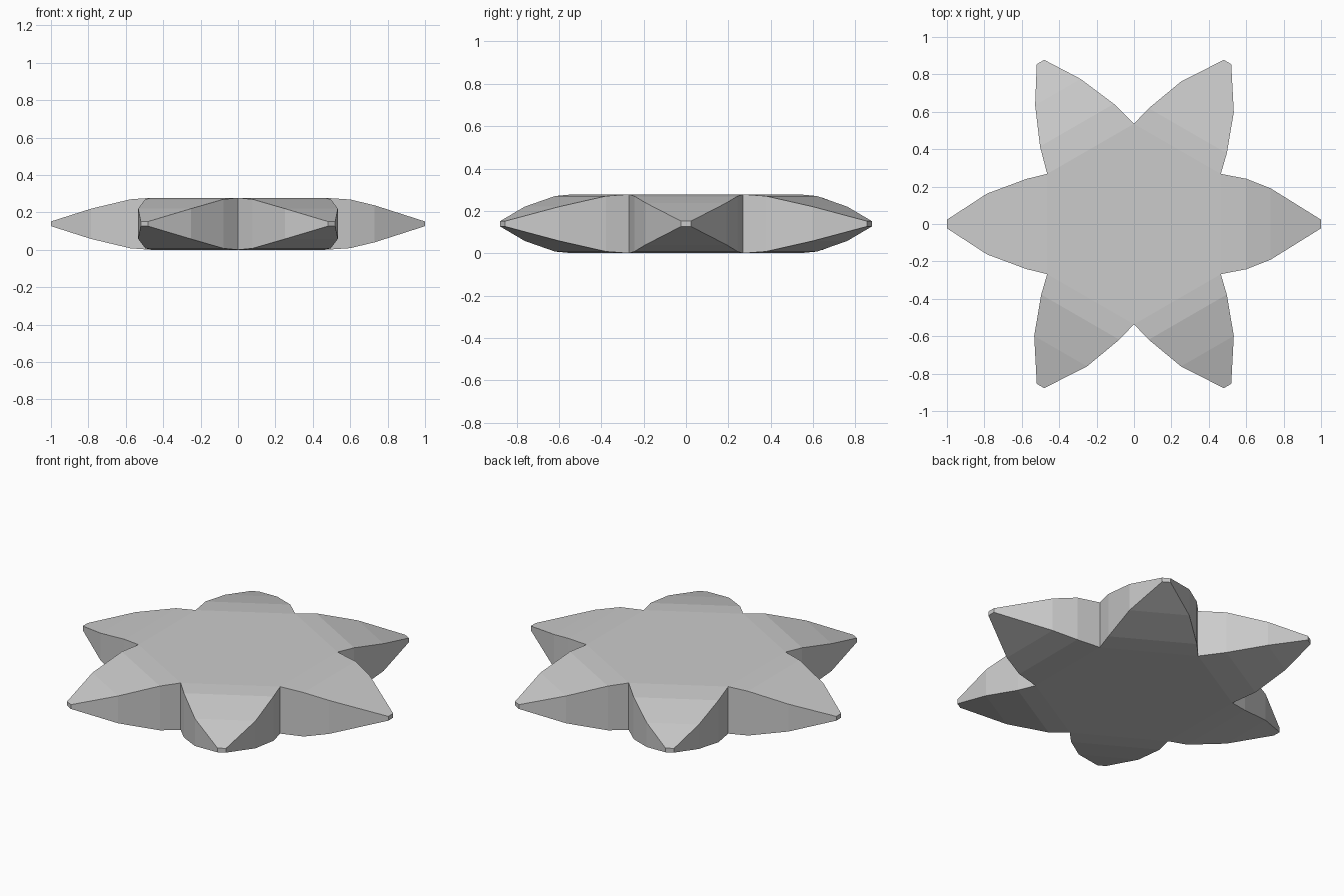
import bpy, bmesh
from math import cos, sin, pi

if "Cube" in bpy.data.objects:
    bpy.data.objects.remove(bpy.data.objects["Cube"])

MID, H = 0.139, 0.139        # mid height and half thickness of the body
R = 0.536                    # radius of the valleys between arms

# Stations along an arm: (distance from centre, half width, half height)
plain = [(0.575, 0.241, 0.131), (0.785, 0.163, 0.081)]
east = [(0.60, 0.242, 0.130), (0.73, 0.191, 0.099)]
north_west = [(0.61, 0.228, 0.124), (0.815, 0.140, 0.072)]
arms = [east, plain, north_west, plain, plain, plain]

bm = bmesh.new()


def ring(ang, a, w, h):
    """Rectangular cross-section of an arm at distance a."""
    c, s = cos(ang), sin(ang)
    return [bm.verts.new((a * c - y * s, a * s + y * c, MID + z))
            for y, z in ((-w, -h), (w, -h), (w, h), (-w, h))]


# Six tapering arms
top, bottom = [], []
for i, stations in enumerate(arms):
    full = [(R * cos(pi / 6), R / 2, H)] + stations + [(1.0, 0.023, 0.0125)]
    rings = [ring(i * pi / 3, *st) for st in full]
    for p, q in zip(rings, rings[1:]):
        for k in range(4):
            n = (k + 1) % 4
            bm.faces.new((p[k], p[n], q[n], q[k]))
    bm.faces.new(rings[-1])
    bottom.append(rings[0][0])
    top.append(rings[0][3])

# Flat hexagonal centre, top and bottom
bm.faces.new(top)
bm.faces.new(bottom[::-1])
bmesh.ops.remove_doubles(bm, verts=bm.verts, dist=1e-4)
bmesh.ops.recalc_face_normals(bm, faces=bm.faces)

mesh = bpy.data.meshes.new("six_pointed_star")
bm.to_mesh(mesh)
bm.free()
star = bpy.data.objects.new("six_pointed_star", mesh)
bpy.context.collection.objects.link(star)
